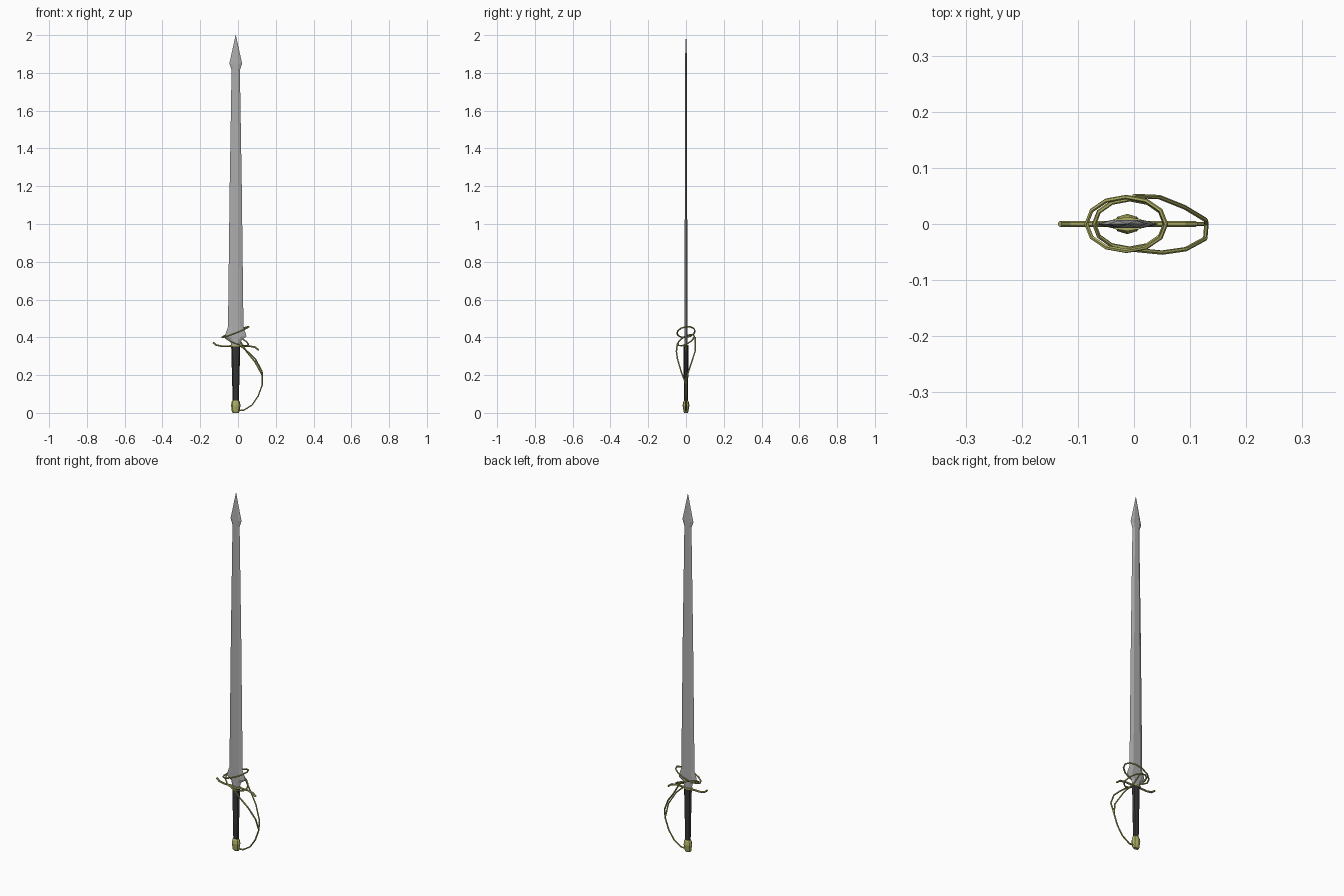
import bpy, bmesh, math

if "Cube" in bpy.data.objects:
    bpy.data.objects.remove(bpy.data.objects["Cube"])

CX = -0.012  # axis of the blade and grip

def material(name, rgb):
    m = bpy.data.materials.new(name)
    m.diffuse_color = (*rgb, 1)
    m.use_nodes = True
    m.node_tree.nodes["Principled BSDF"].inputs["Base Color"].default_value = m.diffuse_color
    return m

STEEL = material("blade steel", (0.42, 0.42, 0.42))
BRASS = material("olive brass", (0.43, 0.43, 0.13))
GRIP = material("dark leather", (0.035, 0.035, 0.035))

def loft(name, rings, mat):
    """Skin a list of equal-length closed rings, capping both ends."""
    bm = bmesh.new()
    rows = [[bm.verts.new(p) for p in r] for r in rings]
    n = len(rows[0])
    for a, b in zip(rows, rows[1:]):
        for i in range(n):
            j = (i + 1) % n
            bm.faces.new((a[i], a[j], b[j], b[i]))
    bm.faces.new(rows[0][::-1])
    bm.faces.new(rows[-1])
    bmesh.ops.recalc_face_normals(bm, faces=bm.faces)
    me = bpy.data.meshes.new(name)
    bm.to_mesh(me)
    bm.free()
    me.materials.append(mat)
    ob = bpy.data.objects.new(name, me)
    bpy.context.collection.objects.link(ob)
    return ob

def blade_ring(z, w, t):
    return [(CX + x * w, y * t, z) for x, y in
            ((-1, 0), (-.5, -1), (.5, -1), (1, 0), (.5, 1), (-.5, 1))]

def oval(z, rx, ry, n=8):
    return [(CX + rx * math.cos(2 * math.pi * i / n),
             ry * math.sin(2 * math.pi * i / n), z) for i in range(n)]

def rod(name, pts, r, closed=False, radii=None):
    """Low-poly bar along a path."""
    cu = bpy.data.curves.new(name, 'CURVE')
    cu.dimensions = '3D'
    cu.bevel_depth = r
    cu.bevel_resolution = 1
    cu.use_fill_caps = True
    sp = cu.splines.new('POLY')
    sp.points.add(len(pts) - 1)
    for i, p in enumerate(pts):
        sp.points[i].co = (*p, 1)
        sp.points[i].radius = radii[i] if radii else 1
    sp.use_cyclic_u = closed
    cu.materials.append(BRASS)
    ob = bpy.data.objects.new(name, cu)
    bpy.context.collection.objects.link(ob)
    bpy.ops.object.select_all(action='DESELECT')
    ob.select_set(True)
    bpy.context.view_layer.objects.active = ob
    bpy.ops.object.convert(target='MESH')
    for p in ob.data.polygons:
        p.use_smooth = False

# Blade with flared base and spear-like point
loft("blade", [blade_ring(*v) for v in (
    (0.345, 0.02, 0.007), (0.385, 0.03, 0.007), (0.405, 0.057, 0.007),
    (0.425, 0.052, 0.007), (0.455, 0.041, 0.007), (1.2, 0.032, 0.0065),
    (1.815, 0.022, 0.006), (1.85, 0.034, 0.006), (1.875, 0.028, 0.005),
    (2.0, 0.0008, 0.0006))], STEEL)

# Grip, pommel and thin guard collar
loft("grip", [oval(z, a, b) for z, a, b in (
    (0.05, 0.016, 0.011), (0.2, 0.020, 0.012), (0.352, 0.024, 0.012))], GRIP)
loft("pommel", [oval(z, a, b) for z, a, b in (
    (0.0, 0.016, 0.009), (0.008, 0.021, 0.013), (0.04, 0.025, 0.018),
    (0.058, 0.022, 0.015), (0.066, 0.017, 0.011))], BRASS)
loft("guard_collar", [oval(z, 0.034, 0.0125) for z in (0.351, 0.359)], BRASS)

# S-curved crossguard
rod("crossguard", [(-0.132, 0, 0.373), (-0.115, 0, 0.359), (-0.085, 0, 0.353),
                   (-0.012, 0, 0.354), (0.06, 0, 0.354), (0.09, 0, 0.348),
                   (0.11, 0, 0.332)], 0.0055, radii=[1, 1, .9, 1, .9, 1, 1])

# Two tilted rings around the blade base
def ring(name, cx, rx, ry, z, tilt_x, tilt_y):
    rod(name, [(cx + rx * math.cos(a), ry * math.sin(a),
                z + tilt_x * math.cos(a) + tilt_y * math.sin(a))
               for a in (2 * math.pi * i / 12 for i in range(12))], 0.004, True)

ring("upper_ring", -0.014, 0.071, 0.048, 0.428, 0.028, 0.006)
ring("lower_ring", -0.008, 0.063, 0.044, 0.385, -0.022, 0.02)

# Knuckle bow rising from the pommel, splitting in two toward the guard
rod("knuckle_bow", [(-0.01, 0, 0.012), (0.03, 0, 0.014), (0.075, 0, 0.042),
                    (0.107, 0, 0.09), (0.129, 0, 0.15)], 0.004)
rod("knuckle_branch_front", [(0.129, 0, 0.15), (0.127, -0.026, 0.22),
                             (0.092, -0.045, 0.285), (0.05, -0.051, 0.325),
                             (0.0, -0.046, 0.366)], 0.004)
rod("knuckle_branch_back", [(0.129, 0, 0.15), (0.128, 0.007, 0.20),
                            (0.09, 0.03, 0.27), (0.045, 0.048, 0.325),
                            (0.0, 0.05, 0.40)], 0.004)
